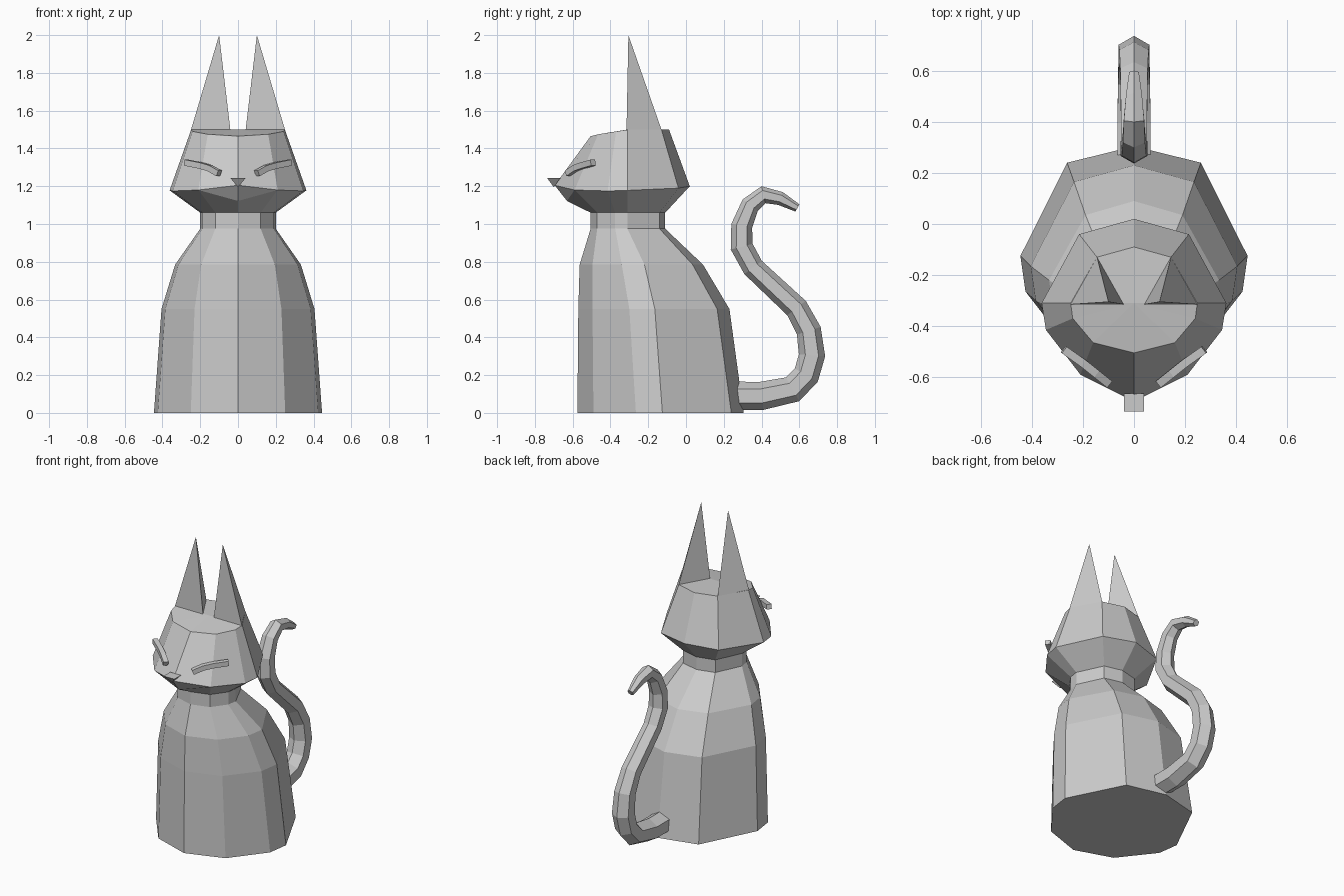
import bpy, bmesh, math
from mathutils import Vector

if "Cube" in bpy.data.objects:
    bpy.data.objects.remove(bpy.data.objects["Cube"])


def finish(bm, name):
    bmesh.ops.recalc_face_normals(bm, faces=bm.faces[:])
    me = bpy.data.meshes.new(name)
    bm.to_mesh(me)
    bm.free()
    ob = bpy.data.objects.new(name, me)
    bpy.context.collection.objects.link(ob)
    return ob


def ring(half, z=None):
    """Ten-sided ring from the right half, front to back."""
    pts = [Vector((p[0], p[1], p[2] if z is None else z)) for p in half]
    return pts + [Vector((-p.x, p.y, p.z)) for p in pts[4:0:-1]]


def loft(bm, rings):
    vs = [[bm.verts.new(p) for p in r] for r in rings]
    n = len(vs[0])
    for a, b in zip(vs, vs[1:]):
        for i in range(n):
            j = (i + 1) % n
            bm.faces.new((a[i], a[j], b[j], b[i]))
    return vs


def sweep(name, path, side, section, scales):
    """Sweep a cross-section along a path, both ends capped."""
    path = [Vector(p) for p in path]
    side = Vector(side).normalized()
    rings = []
    for i, p in enumerate(path):
        d0 = (p - path[max(i - 1, 0)]).normalized()
        d1 = (path[min(i + 1, len(path) - 1)] - p).normalized()
        up = side.cross((d0 + d1).normalized()).normalized()
        rings.append([p + (side * u + up * v) * scales[i] for u, v in section])
    bm = bmesh.new()
    vs = loft(bm, rings)
    bm.faces.new(vs[0])
    bm.faces.new(vs[-1])
    return finish(bm, name)


def solid(name, pts):
    bm = bmesh.new()
    for p in pts:
        bm.verts.new(p)
    bmesh.ops.convex_hull(bm, input=bm.verts[:])
    return finish(bm, name)


# Body, shoulders and neck
neck = [(0, -.505), (.12, -.47), (.19, -.375), (.2, -.31), (.12, -.14), (0, -.11)]
bm = bmesh.new()
body = loft(bm, [
    ring([(0, -.575), (.25, -.49), (.425, -.265), (.445, -.125), (.262, .24), (0, .305)], 0),
    ring([(0, -.57), (.23, -.495), (.385, -.3), (.405, -.165), (.235, .165), (0, .23)], .55),
    ring([(0, -.563), (.195, -.495), (.315, -.34), (.333, -.22), (.19, .035), (0, .09)], .785),
    ring(neck, .975),
    ring(neck, 1.06)])
bm.faces.new(body[0])
finish(bm, "body")

# Head with pointed muzzle
bm = bmesh.new()
low, jaw, crown = loft(bm, [
    ring(neck, 1.06),
    ring([(0, -.695, 1.205), (.21, -.59, 1.18), (.345, -.415, 1.175),
          (.362, -.31, 1.178), (.215, -.04, 1.19), (0, .02, 1.2)]),
    ring([(0, -.505, 1.465), (.16, -.465, 1.475), (.24, -.37, 1.49),
          (.248, -.31, 1.5), (.145, -.13, 1.5), (0, -.09, 1.5)])])
top = bm.verts.new((0, -.31, 1.5))
for i in range(10):
    bm.faces.new((crown[i], crown[(i + 1) % 10], top))
# Chin: split the middle front edge and join it to the cheeks
edge = bm.edges.get((low[0], jaw[0]))
chin = bmesh.utils.edge_split(edge, low[0], .5)[1]
chin.co = (0, -.63, 1.122)
for cheek in (jaw[1], jaw[9]):
    bmesh.ops.connect_vert_pair(bm, verts=[chin, cheek])
finish(bm, "head")

# Nose
solid("nose", [(x, y, 1.243) for x in (-.04, .04) for y in (-.735, -.665)]
      + [(0, -.7, 1.195)])

# Ears and closed eyes
square = [(-1, -1), (1, -1), (1, 1), (-1, 1)]
for s, label in ((-1, "left"), (1, "right")):
    solid(label + "_ear", [(s * .04, -.315, 1.495), (s * .25, -.315, 1.495),
                           (s * .145, -.13, 1.5), (s * .1, -.305, 2.0)])
    sweep(label + "_eye",
          [(s * .1, -.625, 1.268), (s * .15, -.585, 1.296),
           (s * .2, -.545, 1.31), (s * .275, -.492, 1.325)],
          (s * .62, -.78, 0), square, [.016] * 4)

# Tail: tapering six-sided tube
tail = [(.27, .09, .075), (.4, .09, .075), (.565, .125, .072), (.637, .2, .07),
        (.667, .305, .07), (.65, .435, .066), (.585, .555, .062), (.355, .77, .058),
        (.295, .88, .06), (.295, .99, .056), (.34, 1.1, .05), (.41, 1.155, .046),
        (.5, 1.135, .036), (.59, 1.085, .022)]
hexagon = [(math.sin(k * math.pi / 3), math.cos(k * math.pi / 3)) for k in range(6)]
sweep("tail", [(0, y, z) for y, z, r in tail], (1, 0, 0), hexagon, [t[2] for t in tail])
